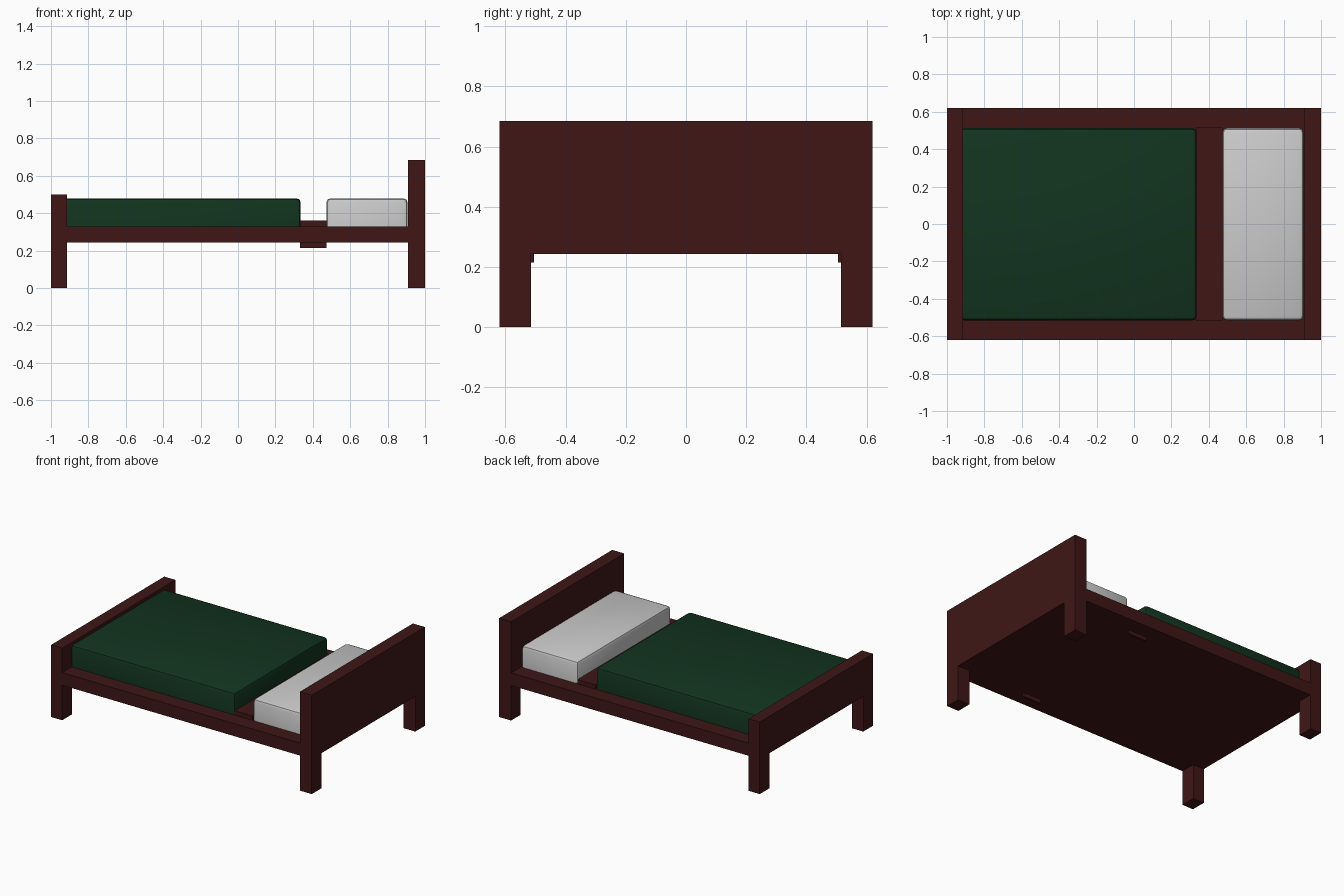
import bpy, bmesh

if "Cube" in bpy.data.objects:
    bpy.data.objects.remove(bpy.data.objects["Cube"])


def material(name, rgb):
    m = bpy.data.materials.new(name)
    m.diffuse_color = (*rgb, 1)
    m.use_nodes = True
    m.node_tree.nodes["Principled BSDF"].inputs["Base Color"].default_value = m.diffuse_color
    return m


wood = material("dark_wood", (0.05, 0.008, 0.008))
green = material("green_cloth", (0.006, 0.034, 0.014))


def finish(name, bm, mat):
    me = bpy.data.meshes.new(name)
    bmesh.ops.recalc_face_normals(bm, faces=bm.faces)
    bm.to_mesh(me)
    bm.free()
    ob = bpy.data.objects.new(name, me)
    bpy.context.collection.objects.link(ob)
    if mat:
        me.materials.append(mat)
    return ob


def box_mesh(x, y, z):
    bm = bmesh.new()
    bmesh.ops.create_cube(bm, size=1)
    for v in bm.verts:
        v.co = [r[0] if c < 0 else r[1] for c, r in zip(v.co, (x, y, z))]
    return bm


def box(name, x, y, z, mat):
    return finish(name, box_mesh(x, y, z), mat)


def end_board(name, x, top):
    """Board with two legs, extruded from one outline."""
    bm = bmesh.new()
    half = [(0.62, top), (0.62, 0), (0.515, 0), (0.515, 0.243)]
    outline = half + [(-y, z) for y, z in reversed(half)]
    face = bm.faces.new([bm.verts.new((x[0], y, z)) for y, z in outline])
    ext = bmesh.ops.extrude_face_region(bm, geom=[face], use_keep_orig=True)
    for v in ext["geom"]:
        if isinstance(v, bmesh.types.BMVert):
            v.co.x = x[1]
    return finish(name, bm, mat=wood)


def cushion(name, x, y, z, bevel, mat):
    """Box with rounded top rim and upright corners."""
    bm = box_mesh(x, y, z)
    edges = [e for e in bm.edges if max(v.co.z for v in e.verts) > z[0] + 0.01]
    bmesh.ops.bevel(bm, geom=edges, offset=bevel, segments=2, profile=0.5,
                    affect='EDGES')
    ob = finish(name, bm, mat)
    bpy.ops.object.select_all(action='DESELECT')
    bpy.context.view_layer.objects.active = ob
    ob.select_set(True)
    bpy.ops.object.shade_smooth_by_angle()
    return ob


# Wooden frame
end_board("footboard", (-1, -0.915), 0.5)
end_board("headboard", (0.908, 1), 0.685)
box("bed_base", (-0.915, 0.908), (-0.62, 0.62), (0.243, 0.33), wood)

# Band across the bed, with thin ends showing under the base
box("cross_band", (0.332, 0.473), (-0.515, 0.515), (0.325, 0.36), wood)
for side, s in (("front", -1), ("back", 1)):
    y = sorted((s * 0.515, s * 0.505))
    box("band_end_" + side, (0.332, 0.473), y, (0.215, 0.345), wood)

# Bedding
cushion("blanket", (-0.93, 0.335), (-0.515, 0.512), (0.325, 0.48), 0.022, green)
cushion("pillow", (0.473, 0.906), (-0.515, 0.512), (0.325, 0.48), 0.022, None)
